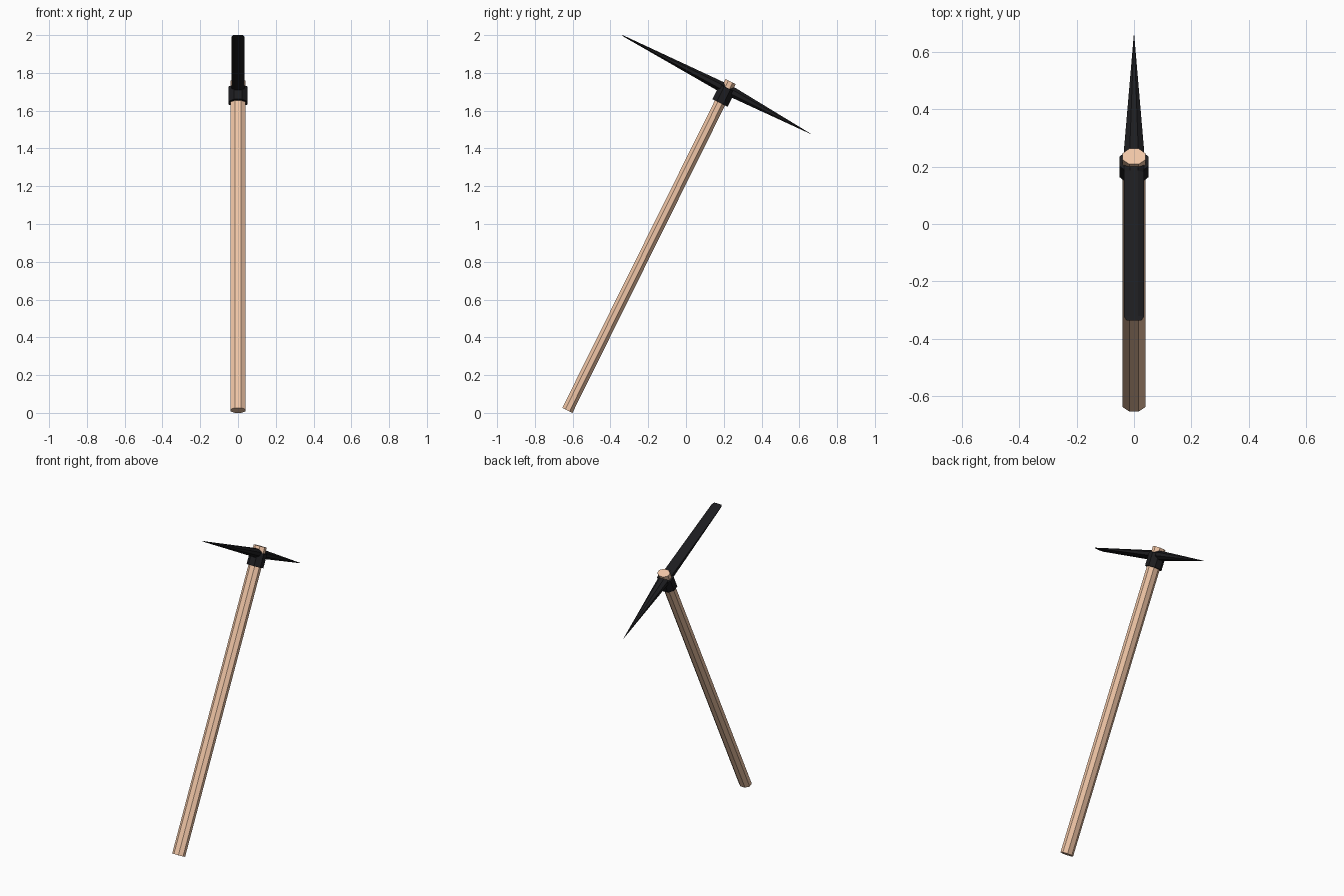
import bpy, bmesh
from math import pi, sin, cos, radians
from mathutils import Matrix

if "Cube" in bpy.data.objects:
    bpy.data.objects.remove(bpy.data.objects["Cube"])

# Local frame: z along the handle, y along the head; then leaned over about x
LEAN = Matrix.Translation((0, -0.628, 0.0134)) @ Matrix.Rotation(radians(-26.4), 4, 'X')


def material(name, color):
    m = bpy.data.materials.new(name)
    m.diffuse_color = (*color, 1)
    m.use_nodes = True
    m.node_tree.nodes["Principled BSDF"].inputs["Base Color"].default_value = m.diffuse_color
    return m


def octagon(rx, ry):
    k = cos(pi / 8)
    return [(rx / k * cos(pi / 8 + i * pi / 4), ry / k * sin(pi / 8 + i * pi / 4)) for i in range(8)]


def loft(name, rings, mat):
    bm = bmesh.new()
    loops = [[bm.verts.new(LEAN @ Matrix.Translation(p).translation) for p in ring] for ring in rings]
    for a, b in zip(loops, loops[1:]):
        for i in range(8):
            j = (i + 1) % 8
            bm.faces.new((a[i], a[j], b[j], b[i]))
    bm.faces.new(loops[0])
    bm.faces.new(loops[-1])
    bmesh.ops.recalc_face_normals(bm, faces=bm.faces)
    me = bpy.data.meshes.new(name)
    bm.to_mesh(me)
    bm.free()
    me.materials.append(mat)
    ob = bpy.data.objects.new(name, me)
    bpy.context.collection.objects.link(ob)


def post(name, rx, ry, z0, z1, mat):
    loft(name, [[(x, y, z) for x, y in octagon(rx, ry)] for z in (z0, z1)], mat)


wood = material("wood", (0.87, 0.56, 0.38))
iron = material("iron", (0.012, 0.012, 0.014))

# Handle and the collar around its upper end
post("handle", 0.04, 0.03, 0, 1.943, wood)
post("collar", 0.05, 0.045, 1.817, 1.905, iron)

# Head: flat chisel blade on the front side, pointed spike on the back
# (position along head, half width, half thickness, height on handle)
sections = [(-0.622, 0.026, 0.0015, 1.908), (-0.606, 0.035, 0.003, 1.907),
            (-0.045, 0.035, 0.027, 1.897), (0.045, 0.035, 0.027, 1.897),
            (0.502, 0.0008, 0.0008, 1.884)]
loft("pick_head", [[(x, u, w + t) for x, t in octagon(hw, ht)] for u, hw, ht, w in sections], iron)
